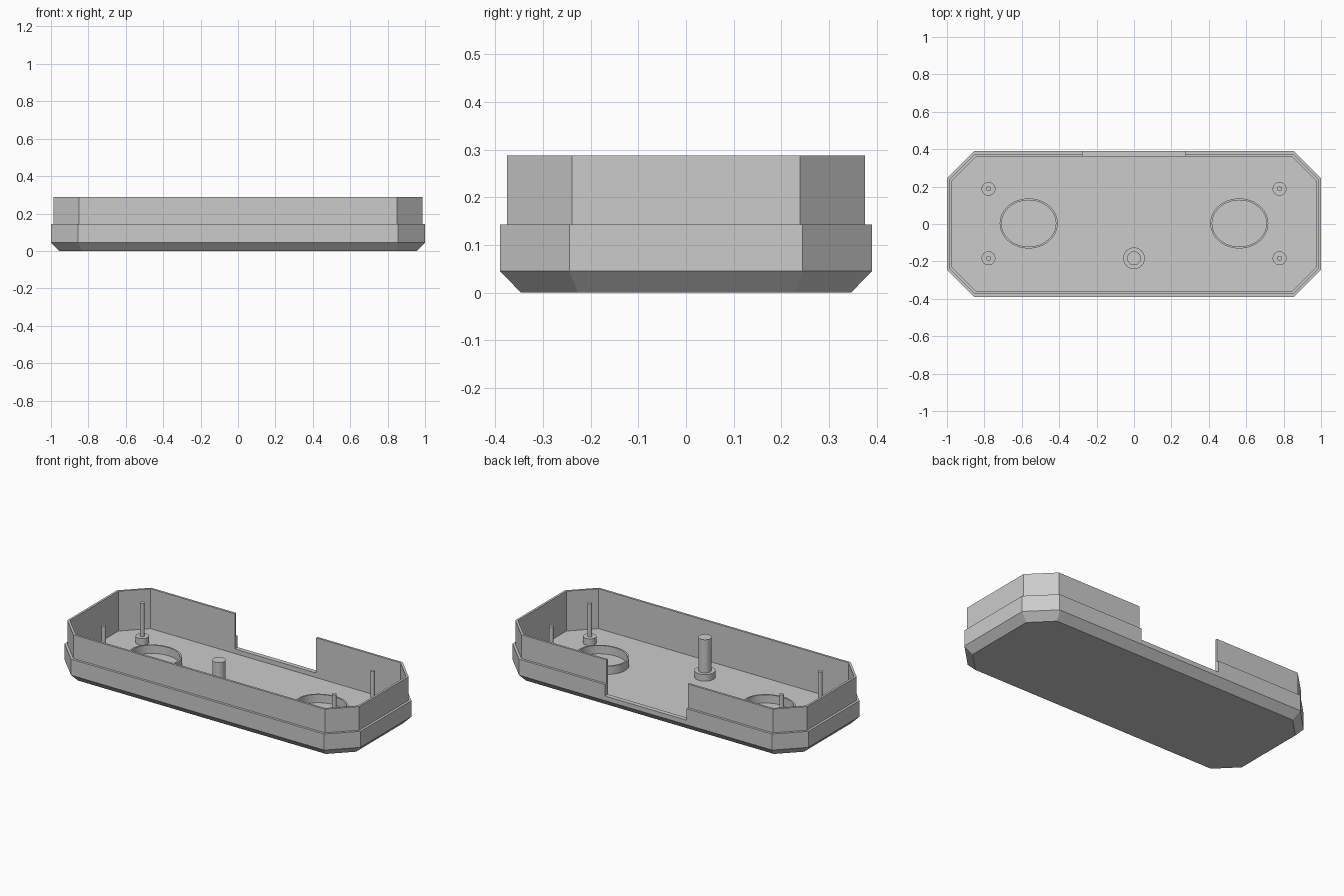
import bpy, bmesh, math

cube = bpy.data.objects.get("Cube")
if cube:
    bpy.data.objects.remove(cube, do_unlink=True)

grey = bpy.data.materials.new("light_grey")
grey.use_nodes = True
colour = (0.6, 0.6, 0.6, 1)
grey.diffuse_color = colour
grey.node_tree.nodes["Principled BSDF"].inputs["Base Color"].default_value = colour

HALF_X, HALF_Y, CHAMFER = 1.0, 0.39, 0.145
FLOOR, SHOULDER, RIM = 0.045, 0.143, 0.288


def octagon(inset, z):
    """Corner points of the clipped rectangle, moved inward evenly."""
    x, y = HALF_X - inset, HALF_Y - inset
    cut = inset * math.tan(math.pi / 8)
    cx, cy = HALF_X - CHAMFER - cut, HALF_Y - CHAMFER - cut
    return [(x, -cy, z), (x, cy, z), (cx, y, z), (-cx, y, z),
            (-x, cy, z), (-x, -cy, z), (-cx, -y, z), (cx, -y, z)]


def ellipse(rx, ry, z, sides):
    steps = [2 * math.pi * i / sides for i in range(sides)]
    return [(rx * math.cos(a), ry * math.sin(a), z) for a in steps]


def loft(name, loops, location=(0, 0, 0), smooth=False):
    """Skin a stack of equal loops and cap both ends."""
    bm = bmesh.new()
    rings = [[bm.verts.new(p) for p in loop] for loop in loops]
    for low, high in zip(rings, rings[1:]):
        for i in range(len(low)):
            j = (i + 1) % len(low)
            bm.faces.new((low[i], low[j], high[j], high[i]))
    bm.faces.new(rings[0][::-1])
    bm.faces.new(rings[-1])
    mesh = bpy.data.meshes.new(name)
    bm.to_mesh(mesh)
    bm.free()
    mesh.materials.append(grey)
    obj = bpy.data.objects.new(name, mesh)
    obj.location = location
    bpy.context.collection.objects.link(obj)
    if smooth:
        bpy.ops.object.select_all(action='DESELECT')
        obj.select_set(True)
        bpy.context.view_layer.objects.active = obj
        bpy.ops.object.shade_smooth_by_angle()
    return obj


# Open tray: bevelled base, shoulder, thin upper lip, inner wall and floor
tray = loft("tray", [octagon(inset, z) for inset, z in (
    (0.0435, 0), (0, FLOOR), (0, SHOULDER), (0.0145, SHOULDER),
    (0.0145, RIM), (0.028, RIM), (0.028, FLOOR))])

# Opening cut through the back wall
bpy.ops.mesh.primitive_cube_add(size=1, location=(0, HALF_Y, 0.273))
cutter = bpy.context.object
cutter.name = "back_opening_cutter"
cutter.scale = (0.55, 0.2, 0.4)
cutter.hide_render = True
cutter.data.materials.append(grey)
opening = tray.modifiers.new("back_opening", 'BOOLEAN')
opening.operation = 'DIFFERENCE'
opening.solver = 'EXACT'
opening.object = cutter
bpy.context.view_layer.objects.active = tray
bpy.ops.object.modifier_apply(modifier=opening.name)
bpy.data.objects.remove(cutter, do_unlink=True)


def post(name, x, y, collar, radius, collar_top):
    """Wide collar with a slim post up to the rim."""
    loft(name, [ellipse(r, r, z, 32) for r, z in (
        (collar, FLOOR), (collar, collar_top),
        (radius, collar_top), (radius, RIM))], (x, y, 0), True)


post("centre_post", 0, -0.183, 0.058, 0.037, 0.085)
for side, label in ((-1, "right"), (1, "left")):
    post(f"{label}_front_pin", side * 0.778, -0.183, 0.037, 0.013, 0.085)
    post(f"{label}_back_pin", side * 0.778, 0.188, 0.037, 0.013, 0.085)
    # Raised oval rim on the floor
    loft(f"{label}_oval_ring", [ellipse(0.155 - t, 0.134 - t, z, 64) for t, z in (
        (0, FLOOR), (0, 0.095), (0.01, 0.095), (0.01, FLOOR))],
        (side * 0.563, 0.003, 0), True)
